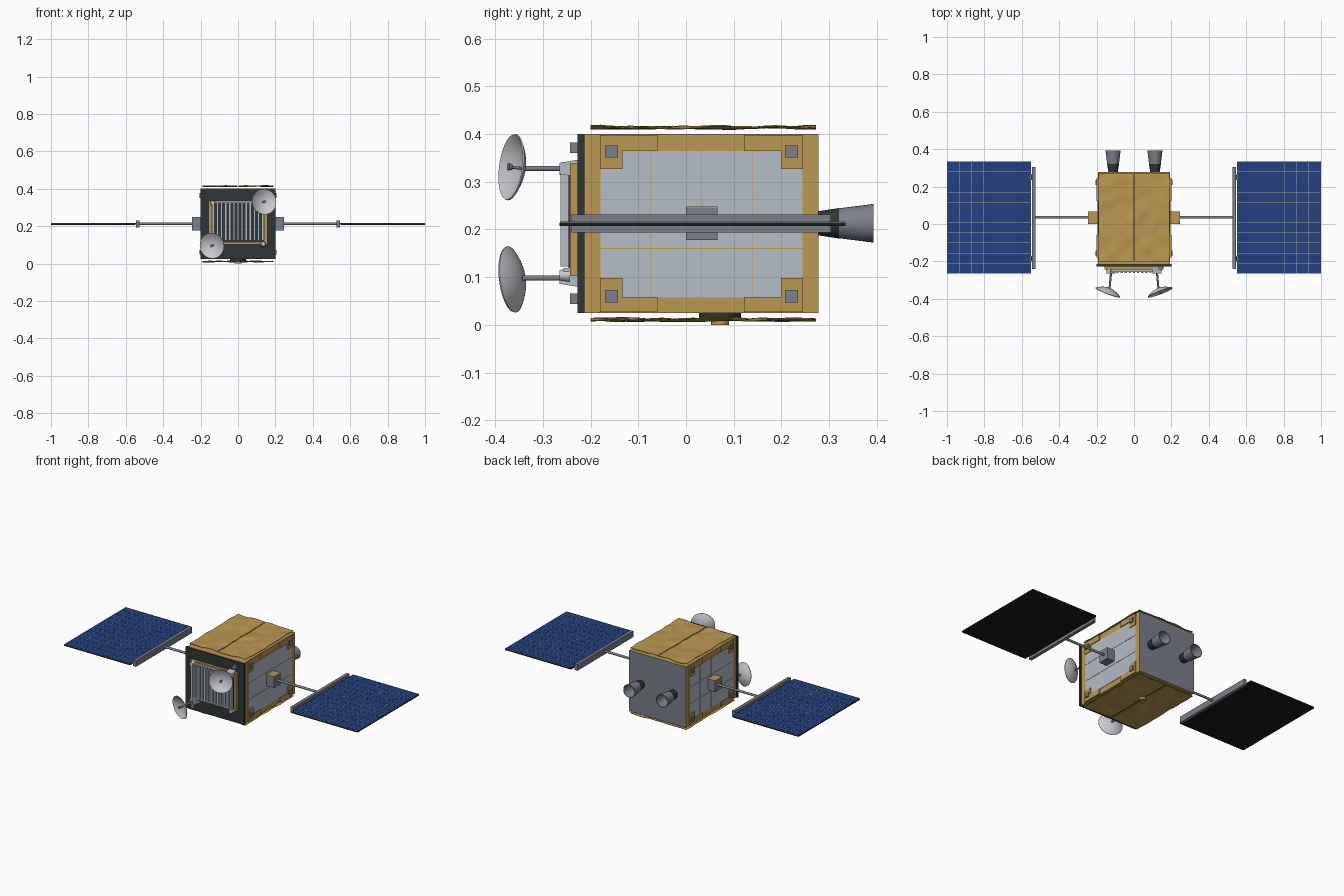
import bpy, bmesh, math
from mathutils import Vector, Matrix, noise

if "Cube" in bpy.data.objects:
    bpy.data.objects.remove(bpy.data.objects["Cube"])


def mat(name, r, g, b):
    m = bpy.data.materials.new(name)
    m.diffuse_color = (r, g, b, 1)
    m.use_nodes = True
    m.node_tree.nodes["Principled BSDF"].inputs["Base Color"].default_value = m.diffuse_color
    return m


GOLD = mat("gold foil", 0.50, 0.315, 0.085)
PANEL = mat("light grey panel", 0.47, 0.51, 0.57)
SLATE = mat("slate grey", 0.20, 0.215, 0.26)
DARK = mat("dark plate", 0.028, 0.036, 0.038)
BLACK = mat("black backing", 0.009, 0.012, 0.012)
BLUE = mat("solar blue", 0.016, 0.05, 0.21)
LINE = mat("cell grid", 0.42, 0.43, 0.42)
WHITE = mat("dish white", 0.58, 0.59, 0.62)


def finish(name, bm, *mats):
    me = bpy.data.meshes.new(name)
    bmesh.ops.recalc_face_normals(bm, faces=bm.faces)
    bm.to_mesh(me)
    bm.free()
    for m in mats:
        me.materials.append(m)
    o = bpy.data.objects.new(name, me)
    bpy.context.collection.objects.link(o)
    return o


def add_box(bm, x, y, z):
    lo, hi = Vector((x[0], y[0], z[0])), Vector((x[1], y[1], z[1]))
    s = hi - lo
    m = Matrix.Translation((lo + hi) / 2) @ Matrix.Diagonal((abs(s.x), abs(s.y), abs(s.z), 1))
    return bmesh.ops.create_cube(bm, size=1, matrix=m)["verts"]


def boxes(name, m, *specs):
    bm = bmesh.new()
    for s in specs:
        add_box(bm, *s)
    return finish(name, bm, m)


def lathe(name, m, profile, origin, axis, n=32):
    """Spin (radius, height) points about an axis through origin."""
    bm = bmesh.new()
    vs = [bm.verts.new((r, 0, h)) for r, h in profile]
    es = [bm.edges.new(p) for p in zip(vs, vs[1:])]
    bmesh.ops.spin(bm, geom=vs + es, axis=(0, 0, 1), cent=(0, 0, 0),
                   angle=math.tau, steps=n, use_duplicate=False)
    bmesh.ops.remove_doubles(bm, verts=bm.verts, dist=1e-5)
    rot = Vector(axis).to_track_quat('Z', 'Y').to_matrix().to_4x4()
    bm.transform(Matrix.Translation(origin) @ rot)
    o = finish(name, bm, m)
    bpy.ops.object.select_all(action='DESELECT')
    o.select_set(True)
    bpy.context.view_layer.objects.active = o
    bpy.ops.object.shade_smooth_by_angle(angle=math.radians(40))
    return o


def rod(name, m, a, b, r, n=16):
    a, b = Vector(a), Vector(b)
    L = (b - a).length
    return lathe(name, m, [(0, 0), (r, 0), (r, L), (0, L)], a, b - a, n)


# Bus: gold box with a grey rear face
body = boxes("body", GOLD, ((-.193, .193), (-.213, .278), (.025, .40)))
body.data.materials.append(SLATE)
for f in body.data.polygons:
    f.material_index = 1 if f.normal.y > .9 else 0
boxes("front_plate", DARK, ((-.2, .2), (-.227, -.213), (.025, .40)))

# Crinkled foil blankets above and below, split at the middle
for name, zc in (("top_foil", .414), ("bottom_foil", .011)):
    bm = bmesh.new()
    for s in (-1, 1):
        m = Matrix.Translation((s * .0965, .036, zc)) @ Matrix.Diagonal((.094, .236, 1, 1))
        vs = bmesh.ops.create_grid(bm, x_segments=9, y_segments=22, size=1, matrix=m)["verts"]
        for v in vs:
            v.co.z += .007 * noise.noise(Vector((v.co.x * 14, v.co.y * 14, zc * 9)))
    o = finish(name, bm, GOLD)
    for f in o.data.polygons:
        if f.normal.z < 0:
            f.flip()
    t = o.modifiers.new("thickness", 'SOLIDIFY')
    t.thickness, t.offset = .002, 0

# Underside sensor
lathe("sensor_ring", DARK, [(0, 0), (.044, 0), (.044, .012), (0, .012)], (0, .071, .014), (0, 0, 1))
lathe("sensor_lens", GOLD, [(0, .004), (.012, .004), (.015, 0), (.019, 0), (.019, .016), (0, .016)],
      (0, .071, 0), (0, 0, 1))

for s, side in ((-1, "left"), (1, "right")):
    X = lambda a, b: tuple(sorted((s * a, s * b)))
    # Side wall: tiled grey panel inside a gold border
    ys, zs = (-.18, -.075, .033, .14, .245), (.057, .16, .262, .365)
    g = .0007
    boxes(side + "_wall_panels", PANEL,
          *[(X(.19, .1955), (ys[i] + g, ys[i + 1] - g), (zs[j] + g, zs[j + 1] - g))
            for i in range(4) for j in range(3)])
    # L-shaped corner brackets with mounting pads
    br, pads = [], []
    for ya, yb, yc, yp in ((-.18, -.133, -.06, -.1565), (.245, .199, .122, .221)):
        for za, zb, zc, zp in ((.398, .365, .327, .3635), (.027, .058, .098, .0605)):
            br.append((X(.19, .2), (ya, yc), (za, zb)))
            br.append((X(.19, .2), (ya, yb), (zb, zc)))
            pads.append((X(.195, .207), (yp - .0135, yp + .0135), (zp - .013, zp + .013)))
    boxes(side + "_corner_brackets", GOLD, *br)
    boxes(side + "_bracket_pads", SLATE, *pads)

    # Solar array drive, boom and hinge bar
    boxes(side + "_drive_box", SLATE, (X(.19, .245), (0, .066), (.178, .245)))
    boxes(side + "_drive_cap", GOLD, (X(.19, .245), (0, .066), (.245, .248)))
    rod(side + "_boom", SLATE, (s * .24, .036, .213), (s * .54, .036, .213), .007)
    boxes(side + "_hinge_bar", SLATE, (X(.527, .546), (-.24, .304), (.194, .231)))
    boxes(side + "_hinge_link", DARK, (X(.54, .556), (-.2, -.17), (.208, .216)),
          (X(.54, .556), (.235, .265), (.208, .216)))

    # Solar wing: black backing, pale grid sheet, blue cells
    boxes(side + "_wing_backing", BLACK, (X(.55, 1), (-.265, .334), (.207, .2145)))
    boxes(side + "_wing_grid", LINE, (X(.551, .999), (-.264, .333), (.2145, .2165)))
    cw, ch, g = .448 / 7, .597 / 11, .0011
    boxes(side + "_wing_cells", BLUE,
          *[(X(.551 + i * cw + g, .551 + (i + 1) * cw - g),
             (-.264 + j * ch + g, -.264 + (j + 1) * ch - g), (.216, .2172))
            for i in range(7) for j in range(11)])

    # Rear thruster: dark throat and flared hollow nozzle
    c = (s * .112, .276, .213)
    lathe(side + "_thruster_throat", DARK, [(0, 0), (.025, 0), (.032, .045), (0, .045)], c, (0, 1, 0))
    lathe(side + "_thruster_nozzle", SLATE,
          [(0, .034), (.03, .034), (.0405, .117), (.037, .117), (.026, .05), (0, .05)], c, (0, 1, 0))

    # Dish antenna: right one high, left one low
    z0, up = (.328, 1) if s > 0 else (.098, -1)
    axis = Vector((s * .35, -.93, up * .12)).normalized()
    rim = Vector((s * .139, -.365, .213 + up * .1175))
    R, D = .07, .024
    out = [(R * i / 8, D * (i / 8) ** 2 - D) for i in range(9)]
    inn = [(r * .985, h + .003) for r, h in reversed(out)]
    lathe(side + "_dish", WHITE, out + inn, rim, axis)
    hub = rim - axis * D
    rod(side + "_dish_arm", SLATE, (s * .122, -.25, z0), hub, .0055)
    rod(side + "_dish_feed_stem", SLATE, hub, rim + axis * .002, .003)
    lathe(side + "_dish_feed", SLATE, [(0, 0), (.006, 0), (.008, .008), (0, .008)], rim, axis, 16)
    # Tapered arm foot
    bm = bmesh.new()
    for v in add_box(bm, X(.1, .146), (-.265, -.227), (z0 - .018, z0 + .018)):
        if v.co.y < -.25:
            v.co.z = z0 + (v.co.z - z0) * .65
    finish(side + "_dish_foot", bm, PANEL)
    # Small front unit tucked behind the dish
    zc = .213 + up * .158
    boxes(side + "_front_unit", SLATE, (X(.13, .155), (-.243, -.227), (zc - .011, zc + .011)))

# Front radiator: gold frame, backing and upright fins
boxes("radiator_frame", GOLD, ((-.158, .158), (-.243, -.227), (.102, .338)))
boxes("radiator_back", DARK, ((-.142, .142), (-.246, -.243), (.118, .322)))
boxes("radiator_fins", PANEL,
      *[((x - .006, x + .006), (-.263, -.245), (.122, .32))
        for x in [-.132 + .022 * i for i in range(13)]])
boxes("radiator_rails", PANEL, ((-.145, .145), (-.257, -.243), (.322, .329)),
      ((-.145, .145), (-.257, -.243), (.112, .119)))
for x, z in ((-.135, .325), (.135, .104)):
    lathe("radiator_bolt", WHITE, [(0, 0), (.014, 0), (.011, .022), (0, .022)],
          (x, -.243, z), (0, -1, 0), 12)
